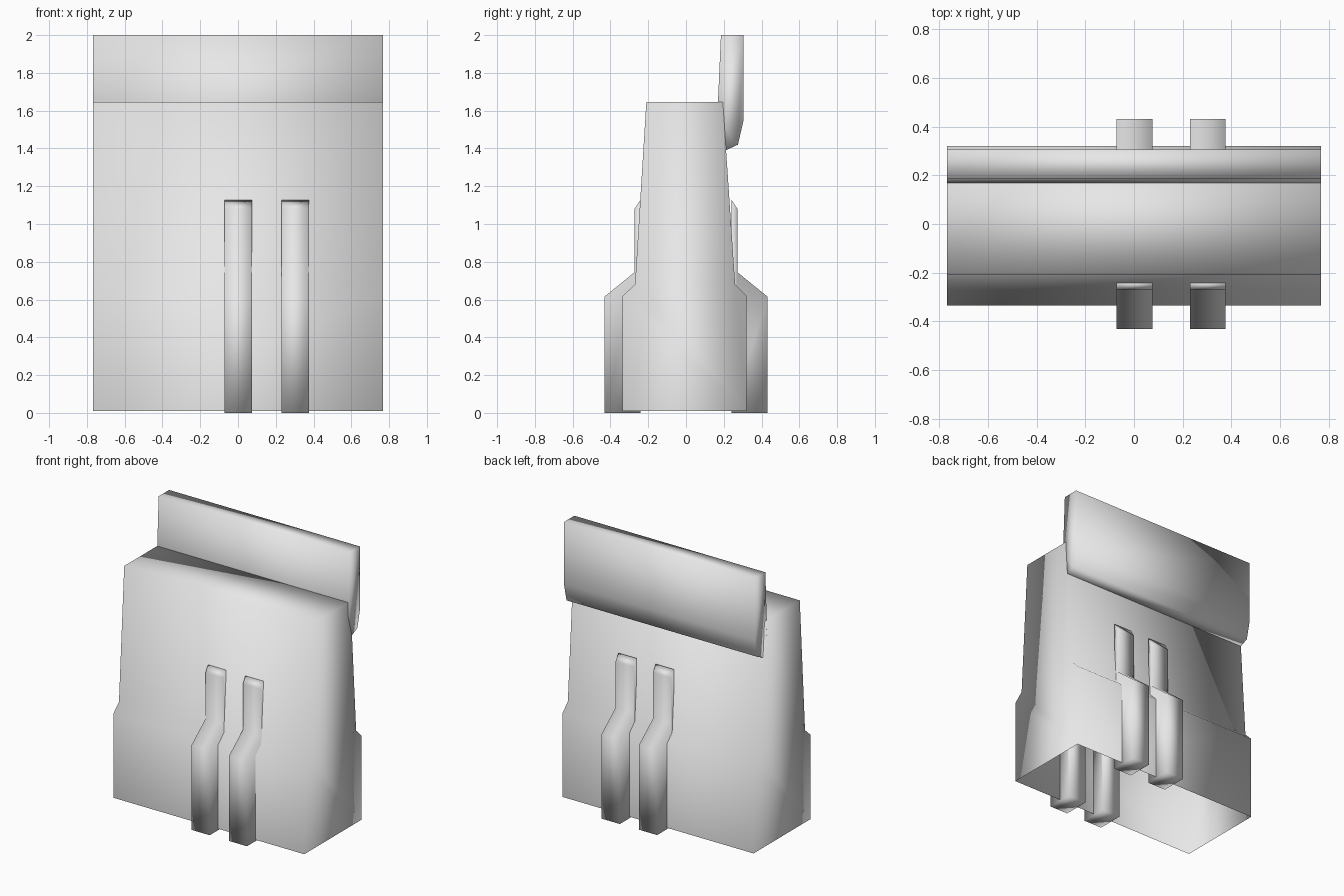
import bpy
import bmesh

cube = bpy.data.objects.get("Cube")
if cube:
    bpy.data.objects.remove(cube, do_unlink=True)

grey = bpy.data.materials.new("light_grey")
grey.use_nodes = True
colour = (0.8, 0.8, 0.8, 1)
grey.diffuse_color = colour
grey.node_tree.nodes["Principled BSDF"].inputs["Base Color"].default_value = colour


def extrude_profile(name, profile, x0, x1, open_last=False):
    """Sweep a (y, z) outline from x0 to x1; open_last leaves the closing side open."""
    bm = bmesh.new()
    a = [bm.verts.new((x0, y, z)) for y, z in profile]
    b = [bm.verts.new((x1, y, z)) for y, z in profile]
    n = len(profile)
    for i in range(n - 1 if open_last else n):
        j = (i + 1) % n
        bm.faces.new((a[i], a[j], b[j], b[i]))
    bm.faces.new(a[::-1])
    bm.faces.new(b)
    bmesh.ops.recalc_face_normals(bm, faces=bm.faces)
    for f in bm.faces:
        f.smooth = True
    mesh = bpy.data.meshes.new(name)
    bm.to_mesh(mesh)
    bm.free()
    mesh.materials.append(grey)
    obj = bpy.data.objects.new(name, mesh)
    bpy.context.collection.objects.link(obj)
    return obj


# Tapered main body, hollow and open underneath
body = [(-0.335, 0.01), (-0.335, 0.62), (-0.27, 0.68), (-0.21, 1.645),
        (0.195, 1.645), (0.26, 0.68), (0.32, 0.62), (0.32, 0.01)]
extrude_profile("body", body, -0.767, 0.767, open_last=True)

# Upright panel along the top of the back
panel = [(0.185, 2.0), (0.305, 2.0), (0.305, 1.55), (0.275, 1.42),
         (0.21, 1.39), (0.165, 1.55)]
extrude_profile("back_panel", panel, -0.767, 0.767)

# Pairs of bent ribs on the front and back
rib = [(0.24, 0.0), (0.432, 0.0), (0.432, 0.615), (0.272, 0.745),
       (0.272, 1.08), (0.24, 1.13)]
for side, sign in (("front", -1), ("back", 1)):
    outline = [(sign * y, z) for y, z in rib]
    for label, x in (("inner", 0.002), ("outer", 0.302)):
        extrude_profile(f"{side}_{label}_rib", outline, x - 0.073, x + 0.073)
